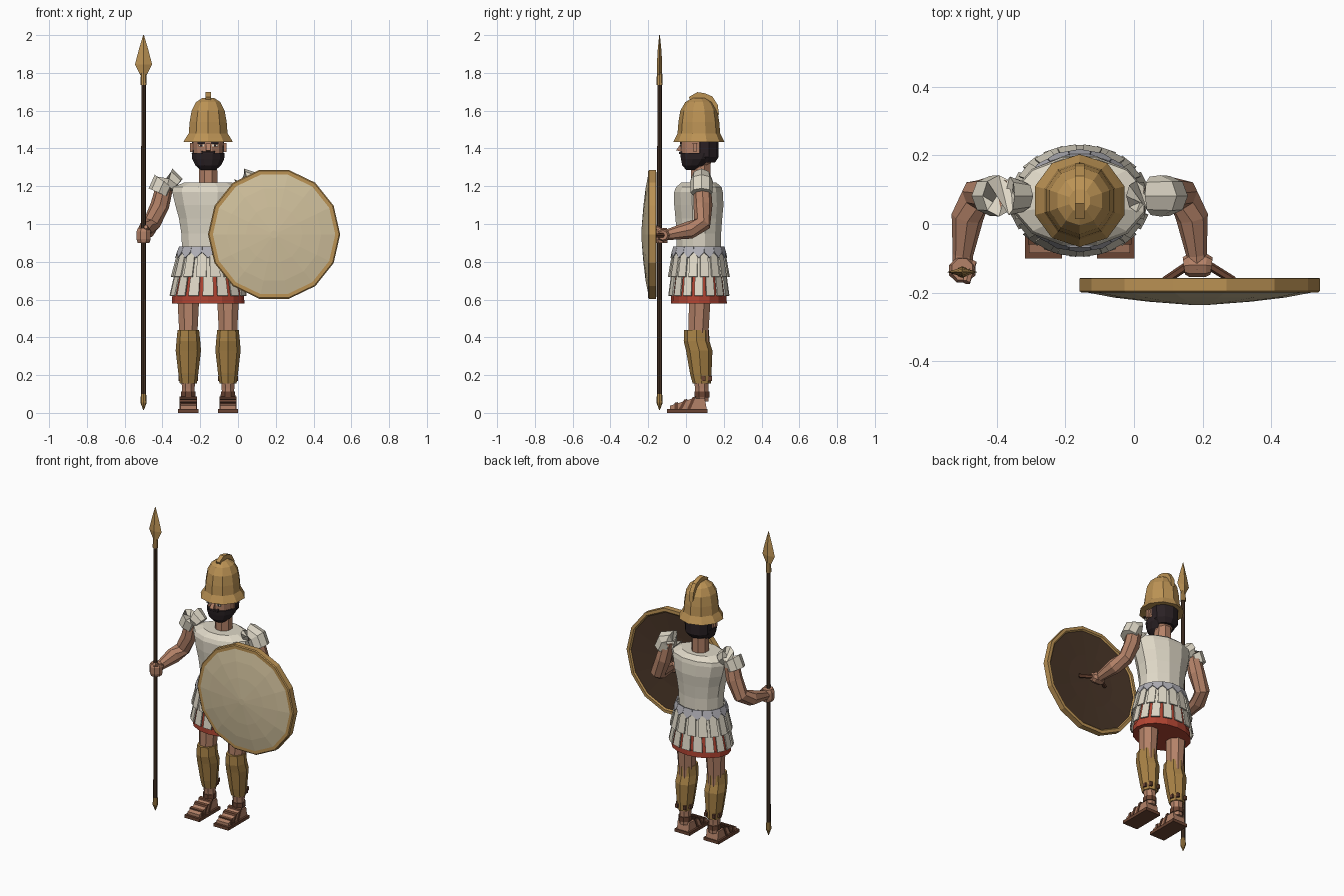
import bpy, bmesh, math
from mathutils import Vector

CX, CY = -0.158, 0.068          # body axis


def mat(name, r, g, b):
    m = bpy.data.materials.new(name)
    lin = [((c / 255 + 0.055) / 1.055) ** 2.4 for c in (r, g, b)]
    m.diffuse_color = (*lin, 1)
    return m


SKIN = mat("skin", 180, 130, 104)
LINEN = mat("linen", 222, 215, 198)
BRONZE = mat("bronze", 187, 146, 84)
GREAVE = mat("aged bronze", 168, 130, 70)
WOOD = mat("dark wood", 74, 54, 40)
RED = mat("red cloth", 176, 68, 50)
HAIR = mat("black hair", 42, 33, 36)
HIDE = mat("shield hide", 208, 192, 156)
GREY = mat("grey trim", 176, 175, 182)
LEATHER = mat("leather", 106, 68, 50)


def finish(name, bm, *mats):
    bmesh.ops.recalc_face_normals(bm, faces=bm.faces)
    me = bpy.data.meshes.new(name)
    bm.to_mesh(me)
    bm.free()
    for m in mats:
        me.materials.append(m)
    ob = bpy.data.objects.new(name, me)
    bpy.context.collection.objects.link(ob)
    return ob


def skin_rings(bm, rings):
    """Bridge vertex rings and cap both ends."""
    n = len(rings[0])
    for a, b in zip(rings, rings[1:]):
        for i in range(n):
            j = (i + 1) % n
            bm.faces.new((a[i], a[j], b[j], b[i]))
    bm.faces.new(rings[0])
    bm.faces.new(rings[-1])


def loft(name, rings, n, m, phase=0.0):
    """Stack of level ellipses: (x, y, z, rx, ry)."""
    bm = bmesh.new()
    ang = [math.radians(phase) + math.tau * i / n for i in range(n)]
    skin_rings(bm, [[bm.verts.new((x + rx * math.cos(a), y + ry * math.sin(a), z)) for a in ang]
                    for x, y, z, rx, ry in rings])
    return finish(name, bm, m)


def limb(name, pts, n, m):
    """Round tube through (x, y, z, radius)."""
    bm = bmesh.new()
    co = [Vector(p[:3]) for p in pts]
    rings = []
    for i, p in enumerate(pts):
        d = (co[min(i + 1, len(co) - 1)] - co[max(i - 1, 0)]).normalized()
        ref = Vector((1, 0, 0)) if abs(d.x) < 0.8 else Vector((0, 0, 1))
        u = d.cross(ref).normalized()
        v = d.cross(u)
        rings.append([bm.verts.new(co[i] + p[3] * (u * math.cos(math.tau * k / n) + v * math.sin(math.tau * k / n)))
                      for k in range(n)])
    skin_rings(bm, rings)
    return finish(name, bm, m)


def prism(name, x, hw, profile, m):
    """Side (y, z) outline extruded across x."""
    bm = bmesh.new()
    skin_rings(bm, [[bm.verts.new((x + s * hw, y, z)) for y, z in profile] for s in (-1, 1)])
    return finish(name, bm, m)


def skirt_point(a, z, off):
    t = (0.87 - z) / 0.25
    return (CX + (0.142 + 0.05 * t + off) * math.cos(a), CY + (0.122 + 0.027 * t + off) * math.sin(a), z)


def strips(name, n, z0, z1, fill, off, flare, m, phase=0.0, point=0.0):
    """Ring of hanging flaps."""
    bm = bmesh.new()
    for i in range(n):
        a, h = math.tau * (i + phase) / n, math.pi / n * fill
        outline = [skirt_point(a - h, z0, off), skirt_point(a + h, z0, off),
                   skirt_point(a + h, z1, off + flare)]
        if point:
            outline.append(skirt_point(a, z1 - point, off + flare))
        outline.append(skirt_point(a - h, z1, off + flare))
        bm.faces.new([bm.verts.new(p) for p in outline])
    ob = finish(name, bm, m)
    sol = ob.modifiers.new("thickness", 'SOLIDIFY')
    sol.thickness, sol.offset = 0.008, 0
    return ob


def body(rows):
    return [(CX, CY + dy, z, rx, ry) for z, rx, ry, dy in rows]


# Torso and neck
loft("cuirass", body([(0.85, 0.142, 0.122, 0), (0.95, 0.147, 0.122, 0), (1.03, 0.16, 0.128, 0),
                      (1.10, 0.18, 0.135, 0), (1.17, 0.197, 0.133, -0.002), (1.195, 0.193, 0.125, 0),
                      (1.22, 0.13, 0.095, 0)]), 12, LINEN, 15)
loft("neck", body([(1.18, 0.055, 0.055, 0.01), (1.36, 0.05, 0.055, 0.01)]), 8, SKIN, 22.5)

# Tunic skirt, hem and flaps
loft("tunic_skirt", body([(0.60, 0.19, 0.146, 0), (0.86, 0.138, 0.118, 0)]), 16, RED)
loft("tunic_hem", body([(0.58, 0.192, 0.148, 0), (0.618, 0.19, 0.147, 0)]), 16, RED)
strips("lower_flaps", 16, 0.86, 0.62, 0.74, 0.004, 0.007, LINEN)
strips("upper_flaps", 16, 0.87, 0.72, 0.74, 0.012, 0.01, LINEN, 0.5)
strips("waist_scallops", 16, 0.88, 0.85, 1.0, 0.013, 0.006, GREY, 0, 0.03)

# Head, beard and hair
loft("head", body([(1.30, 0.05, 0.06, -0.01), (1.35, 0.08, 0.092, -0.005), (1.47, 0.085, 0.1, 0)]), 12, SKIN, 15)
loft("beard", body([(1.285, 0.04, 0.032, -0.035), (1.31, 0.07, 0.065, -0.025), (1.345, 0.088, 0.09, -0.008),
                    (1.375, 0.09, 0.1, -0.002)]), 12, HAIR, 15)
loft("hair", body([(1.325, 0.06, 0.055, 0.03), (1.355, 0.085, 0.075, 0.03), (1.46, 0.09, 0.075, 0.03)]),
     10, HAIR, 18)
prism("nose", CX, 0.012, [(-0.025, 1.43), (-0.052, 1.39), (-0.025, 1.383)], SKIN)
prism("moustache", CX, 0.035, [(-0.02, 1.386), (-0.036, 1.38), (-0.036, 1.37), (-0.02, 1.37)], HAIR)
for s in (-1, 1):
    ex = CX + s * 0.036
    prism("eye_white", ex, 0.015, [(-0.024, 1.421), (-0.029, 1.421), (-0.029, 1.409), (-0.024, 1.409)], LINEN)
    prism("pupil", ex, 0.006, [(-0.027, 1.421), (-0.031, 1.421), (-0.031, 1.409), (-0.027, 1.409)], HAIR)
    prism("brow", ex, 0.02, [(-0.024, 1.433), (-0.032, 1.433), (-0.032, 1.424), (-0.024, 1.424)], HAIR)
    prism("ear", CX + s * 0.088, 0.008, [(0.035, 1.43), (0.06, 1.43), (0.055, 1.38), (0.04, 1.38)], SKIN)

# Helmet with brim and curled crest
loft("helmet", body([(1.435, 0.137, 0.135, 0), (1.455, 0.125, 0.125, 0), (1.48, 0.108, 0.113, 0),
                     (1.54, 0.103, 0.108, 0), (1.60, 0.092, 0.098, 0), (1.645, 0.068, 0.072, 0),
                     (1.668, 0.032, 0.034, 0)]), 10, BRONZE, 18)
prism("helmet_crest", CX, 0.014, [(0.03, 1.64), (0.015, 1.672), (0.06, 1.698), (0.10, 1.692), (0.14, 1.675),
                                  (0.168, 1.63), (0.176, 1.57), (0.155, 1.605), (0.12, 1.635), (0.07, 1.65)], BRONZE)

for s, side in ((-1, "right"), (1, "left")):
    def X(d):
        return CX + s * d

    # Arm and sleeve
    limb(side + "_sleeve", [(X(0.165), 0.08, 1.205, 0.045), (X(0.205), 0.082, 1.24, 0.056),
                            (X(0.235), 0.082, 1.225, 0.06), (X(0.262), 0.082, 1.165, 0.058)], 8, LINEN)
    limb(side + "_arm", [(X(0.225), 0.085, 1.22, 0.045), (X(0.255), 0.09, 1.1, 0.05),
                         (X(0.30), 0.085, 1.0, 0.047), (X(0.327), 0.02, 0.968, 0.047),
                         (X(0.34), -0.09, 0.945, 0.03), (X(0.342), -0.13, 0.94, 0.03)], 8, SKIN)

    # Thigh, shin and greave
    lx = X(0.105)
    loft(side + "_leg", [(lx, 0.085, 0.06, 0.034, 0.036), (lx, 0.083, 0.13, 0.036, 0.038),
                         (lx, 0.075, 0.28, 0.05, 0.05), (lx, 0.065, 0.42, 0.052, 0.058),
                         (lx, 0.075, 0.64, 0.064, 0.062)], 8, SKIN, 22.5)
    loft(side + "_greave", [(lx, 0.083, 0.155, 0.045, 0.048), (lx, 0.078, 0.21, 0.053, 0.057),
                            (lx, 0.07, 0.33, 0.067, 0.07), (lx, 0.056, 0.38, 0.063, 0.068),
                            (lx, 0.056, 0.44, 0.057, 0.066)], 8, GREAVE, 90)
    for c in (-1, 1):
        for dy in (0.0, 0.033):
            prism(side + "_greave_clasp", lx + c * (0.044 - dy * 0.5), 0.008,
                  [(0.083 + dy, 0.17), (0.104 + dy, 0.17), (0.104 + dy, 0.195), (0.083 + dy, 0.195)], LEATHER)

    # Foot and sandal
    loft(side + "_ankle_strap", [(lx, 0.084, 0.082, 0.042, 0.043), (lx, 0.084, 0.112, 0.041, 0.043)],
         8, LEATHER, 22.5)
    prism(side + "_foot", lx, 0.042, [(-0.085, 0.018), (-0.085, 0.038), (-0.04, 0.052), (0.03, 0.075),
                                      (0.10, 0.075), (0.11, 0.018)], SKIN)
    prism(side + "_sole", lx, 0.054, [(-0.1, 0), (-0.1, 0.02), (0.115, 0.02), (0.115, 0)], LEATHER)
    for y, z, lean in ((-0.06, 0.053, 0.0), (-0.01, 0.07, 0.03), (0.035, 0.083, 0.03)):
        prism(side + "_sandal_strap", lx, 0.046, [(y - lean, 0.018), (y, z), (y + 0.018, z + 0.004),
                                                  (y + 0.018 - lean, 0.018)], LEATHER)

# Hands: one around the spear, one around the shield grip
SX, SY = -0.5, -0.14
loft("right_hand", [(SX, SY + 0.008, 0.9, 0.034, 0.036), (SX, SY + 0.006, 0.92, 0.041, 0.04),
                    (SX, SY + 0.006, 0.96, 0.041, 0.04), (SX, SY + 0.008, 0.978, 0.032, 0.034)], 8, SKIN, 22.5)
limb("right_thumb", [(SX + 0.03, SY + 0.03, 0.955, 0.013), (SX + 0.012, SY - 0.03, 0.985, 0.012)], 6, SKIN)
limb("left_hand", [(0.145, -0.122, 0.94, 0.025), (0.16, -0.12, 0.94, 0.034),
                   (0.21, -0.12, 0.94, 0.034), (0.226, -0.122, 0.94, 0.025)], 8, SKIN)
limb("shield_grip", [(0.09, -0.165, 0.94, 0.012), (0.15, -0.125, 0.94, 0.013),
                     (0.225, -0.125, 0.94, 0.013), (0.29, -0.165, 0.94, 0.012)], 6, LEATHER)

# Shield turned around its y axis, coloured by band
bm = bmesh.new()
N = 14
profile = [(0.02, -0.178), (0.17, -0.175), (0.322, -0.165), (0.33, -0.157), (0.35, -0.158),
           (0.35, -0.195), (0.344, -0.2), (0.324, -0.2), (0.25, -0.214), (0.15, -0.226), (0.02, -0.236)]
skin_rings(bm, [[bm.verts.new((0.191 + r * math.cos(math.tau * i / N), y, 0.945 + r * math.sin(math.tau * i / N)))
                 for i in range(N)] for r, y in profile])
bm.faces.ensure_lookup_table()
for i, f in enumerate(bm.faces):
    band = i // N
    f.material_index = 0 if band < 2 else 1 if band < 7 else 2
bm.faces[-2].material_index = 0
bm.faces[-1].material_index = 2
finish("shield", bm, WOOD, BRONZE, HIDE)

# Spear
def spear(rows):
    return [(SX, SY, z, rx, ry) for z, rx, ry in rows]


loft("spear_shaft", spear([(0.07, 0.013, 0.013), (1.76, 0.012, 0.012)]), 8, WOOD)
loft("spear_butt", spear([(0.015, 0.002, 0.002), (0.055, 0.017, 0.017), (0.1, 0.014, 0.014)]), 8, GREAVE)
loft("spear_socket", spear([(1.735, 0.017, 0.017), (1.80, 0.014, 0.014)]), 8, BRONZE)
loft("spear_blade", spear([(1.785, 0.015, 0.014), (1.845, 0.045, 0.014), (1.92, 0.026, 0.01),
                           (2.0, 0.002, 0.002)]), 4, BRONZE)
